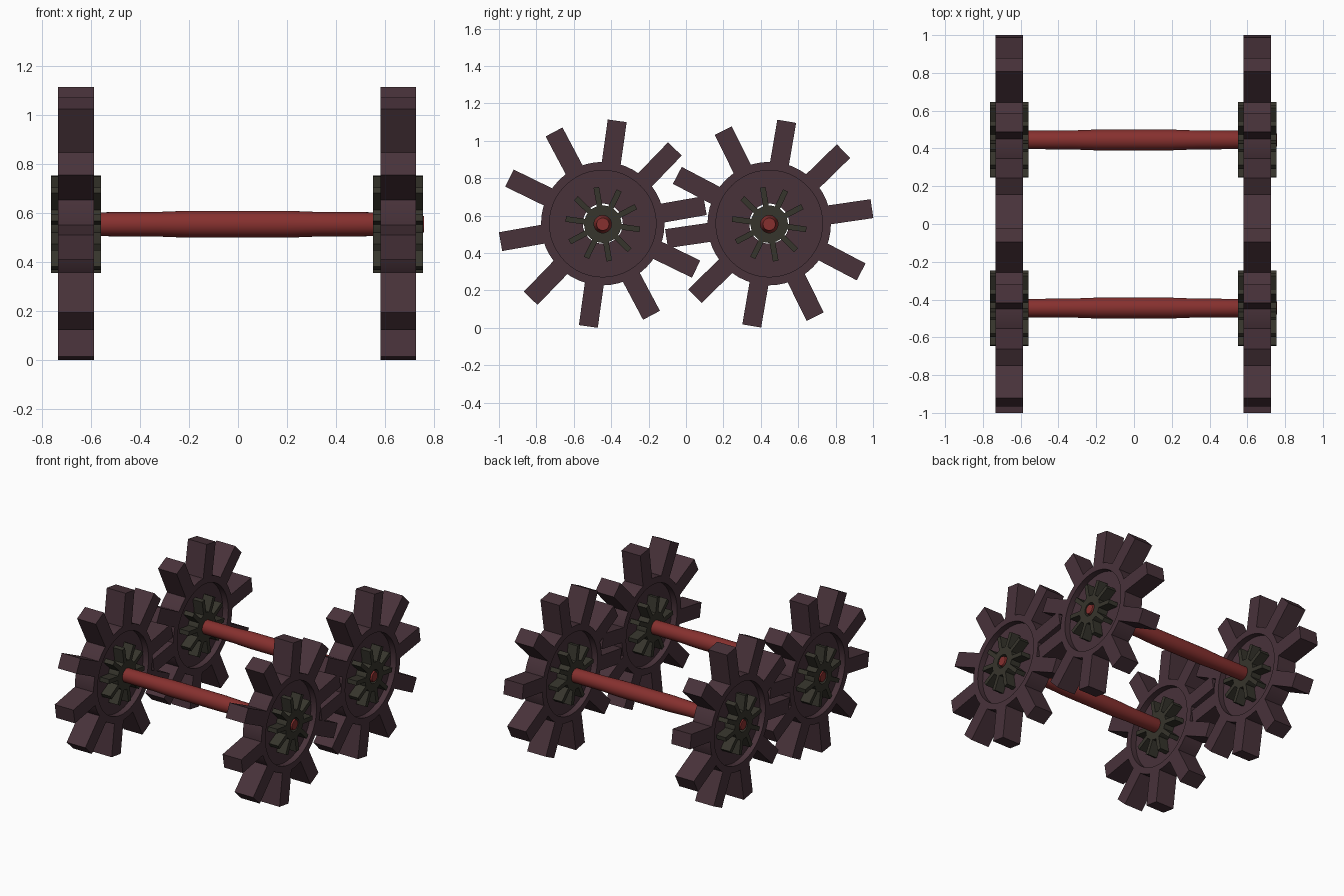
import bpy, bmesh
from math import radians, sin, cos, pi
from mathutils import Matrix

if "Cube" in bpy.data.objects:
    bpy.data.objects.remove(bpy.data.objects["Cube"])


def material(name, color):
    m = bpy.data.materials.new(name)
    m.diffuse_color = (*color, 1)
    m.use_nodes = True
    m.node_tree.nodes["Principled BSDF"].inputs["Base Color"].default_value = m.diffuse_color
    return m


WHEEL = material("dark_maroon", (0.065, 0.032, 0.042))
HUB = material("dark_olive", (0.037, 0.035, 0.025))
AXLE = material("red", (0.24, 0.030, 0.028))
CZ = 0.557


def lathe(bm, profile, n, closed):
    # revolve (x, radius) points around the X axis
    rings = [[bm.verts.new((x, r * cos(2 * pi * i / n), r * sin(2 * pi * i / n)))
              for i in range(n)] for x, r in profile]
    count = len(rings)
    for k in range(count if closed else count - 1):
        a, b = rings[k], rings[(k + 1) % count]
        for i in range(n):
            j = (i + 1) % n
            bm.faces.new((a[i], a[j], b[j], b[i]))
    if not closed:
        bm.faces.new(rings[0])
        bm.faces.new(rings[-1])


def teeth(bm, r0, r1, width, depth, start):
    # ten radial boxes around the X axis
    for k in range(10):
        mat = (Matrix.Rotation(radians(start + 36 * k), 4, 'X')
               @ Matrix.Translation((0, (r0 + r1) / 2, 0))
               @ Matrix.Diagonal((depth, r1 - r0, width, 1)))
        bmesh.ops.create_cube(bm, size=1, matrix=mat)


def finish(bm, name, loc, mat, smooth=False):
    bmesh.ops.recalc_face_normals(bm, faces=bm.faces)
    me = bpy.data.meshes.new(name)
    bm.to_mesh(me)
    bm.free()
    me.materials.append(mat)
    ob = bpy.data.objects.new(name, me)
    ob.location = loc
    bpy.context.collection.objects.link(ob)
    bpy.context.view_layer.objects.active = ob
    bpy.ops.object.select_all(action='DESELECT')
    ob.select_set(True)
    if smooth:
        bpy.ops.object.shade_smooth_by_angle(angle=radians(30))


for end, y, start in (("front", -0.445, 10), ("back", 0.445, 8.3)):
    for side, x in (("left", -0.66), ("right", 0.653)):
        # toothed wheel: thick rim, recessed web with centre hole
        bm = bmesh.new()
        lathe(bm, [(-0.073, 0.33), (0.073, 0.33), (0.073, 0.285), (0.03, 0.285),
                   (0.03, 0.107), (-0.03, 0.107), (-0.03, 0.285), (-0.073, 0.285)],
              48, True)
        teeth(bm, 0.305, 0.555, 0.102, 0.146, start)
        finish(bm, f"{end}_{side}_wheel", (x, y, CZ), WHEEL, True)

        # hub with narrow spokes
        bm = bmesh.new()
        lathe(bm, [(-0.102, 0.1), (0.102, 0.1), (0.102, 0.047), (-0.102, 0.047)], 32, True)
        teeth(bm, 0.085, 0.2, 0.03, 0.204, -8)
        finish(bm, f"{end}_{side}_hub", (x, y, CZ - 0.003), HUB, True)

    # axle, thicker in the middle and tapering at the tips
    half = [(0.2, 0.055), (0.33, 0.050), (0.70, 0.048), (0.76, 0.033)]
    bm = bmesh.new()
    lathe(bm, [(-px, r) for px, r in reversed(half)] + half, 32, False)
    finish(bm, f"{end}_axle", (-0.002, y, CZ - 0.003), AXLE, True)
